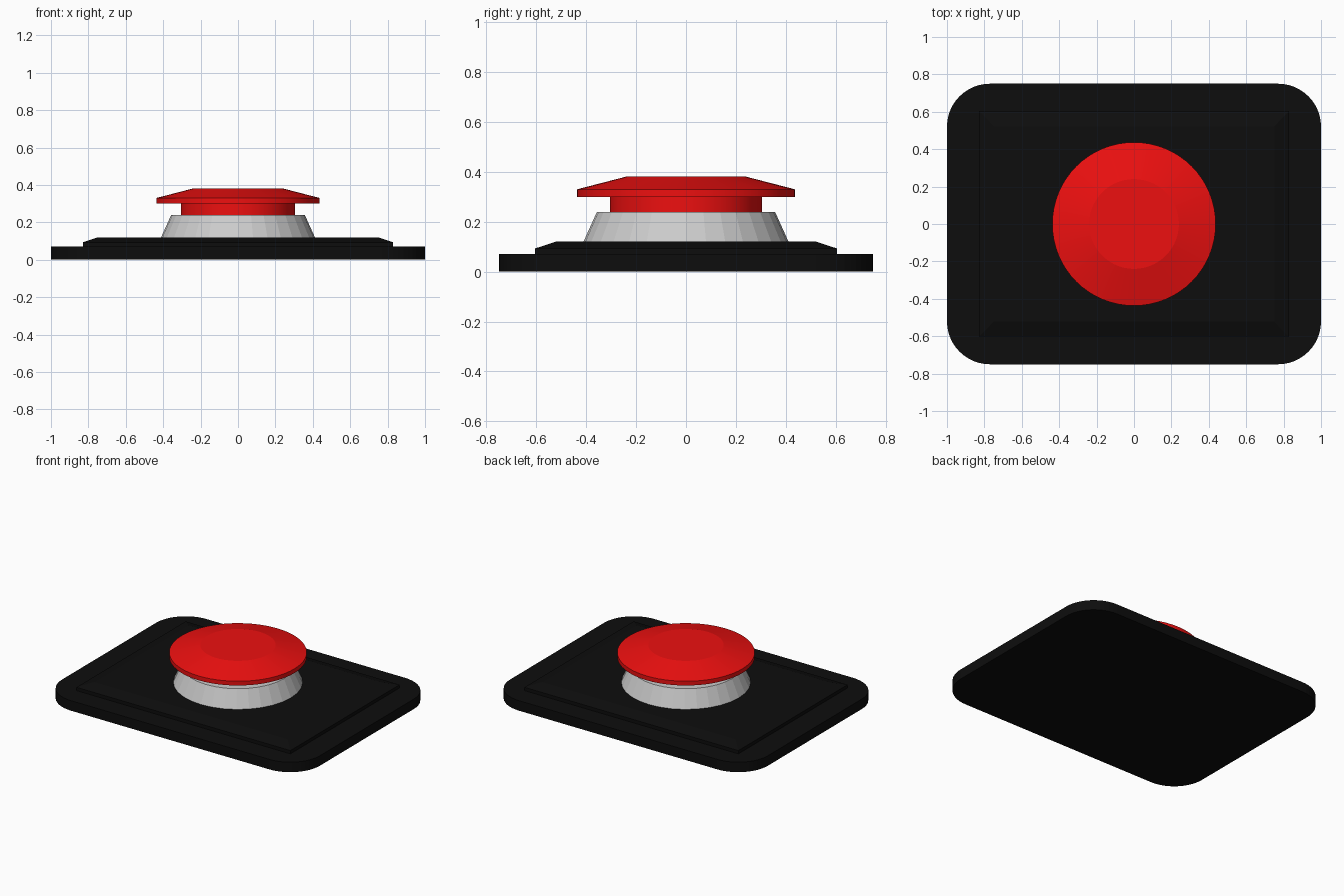
import bpy
import math

if "Cube" in bpy.data.objects:
    bpy.data.objects.remove(bpy.data.objects["Cube"])


def material(name, rgb):
    mat = bpy.data.materials.new(name)
    mat.diffuse_color = (*rgb, 1)
    mat.use_nodes = True
    mat.node_tree.nodes["Principled BSDF"].inputs["Base Color"].default_value = mat.diffuse_color
    return mat


BLACK = material("black_plastic", (0.004, 0.004, 0.004))
RED = material("red_plastic", (0.85, 0.005, 0.005))


def loft(name, rings, mat=None, smooth=False):
    """Solid made by joining stacked rings of equal point count, capped at both ends."""
    n = len(rings[0])
    verts = [p for ring in rings for p in ring]
    faces = [tuple(reversed(range(n))), tuple(range(len(verts) - n, len(verts)))]
    for r in range(len(rings) - 1):
        for i in range(n):
            j = (i + 1) % n
            faces.append((r * n + i, r * n + j, (r + 1) * n + j, (r + 1) * n + i))
    mesh = bpy.data.meshes.new(name)
    mesh.from_pydata(verts, [], faces)
    obj = bpy.data.objects.new(name, mesh)
    bpy.context.collection.objects.link(obj)
    if mat:
        mesh.materials.append(mat)
    if smooth:
        bpy.ops.object.select_all(action='DESELECT')
        obj.select_set(True)
        bpy.context.view_layer.objects.active = obj
        bpy.ops.object.shade_smooth_by_angle(angle=math.radians(12))
    return obj


def circle(r, z, n):
    return [(r * math.cos(2 * math.pi * i / n), r * math.sin(2 * math.pi * i / n), z)
            for i in range(n)]


def rect(x, y, z):
    return [(-x, -y, z), (x, -y, z), (x, y, z), (-x, y, z)]


def rounded_rect(x, y, r, z, steps=12):
    ring = []
    for k, (sx, sy) in enumerate([(1, 1), (-1, 1), (-1, -1), (1, -1)]):
        for i in range(steps + 1):
            a = math.pi / 2 * (k + i / steps)
            ring.append((sx * (x - r) + r * math.cos(a), sy * (y - r) + r * math.sin(a), z))
    return ring


# Base plate with rounded corners
loft("base_plate", [rounded_rect(1, 0.75, 0.23, z) for z in (0, 0.07)], BLACK)

# Raised panel with sloped border
loft("raised_panel", [rect(0.83, 0.605, 0.065), rect(0.83, 0.605, 0.093),
                      rect(0.75, 0.522, 0.12)], BLACK)

# Faceted grey collar
loft("collar", [circle(0.412, 0.118, 32), circle(0.357, 0.24, 32)])

# Button stem and mushroom cap
loft("button_stem", [circle(0.305, z, 64) for z in (0.235, 0.305)], RED, smooth=True)
loft("button_cap", [circle(0.437, 0.30, 64), circle(0.437, 0.33, 64),
                    circle(0.24, 0.381, 64)], RED, smooth=True)
